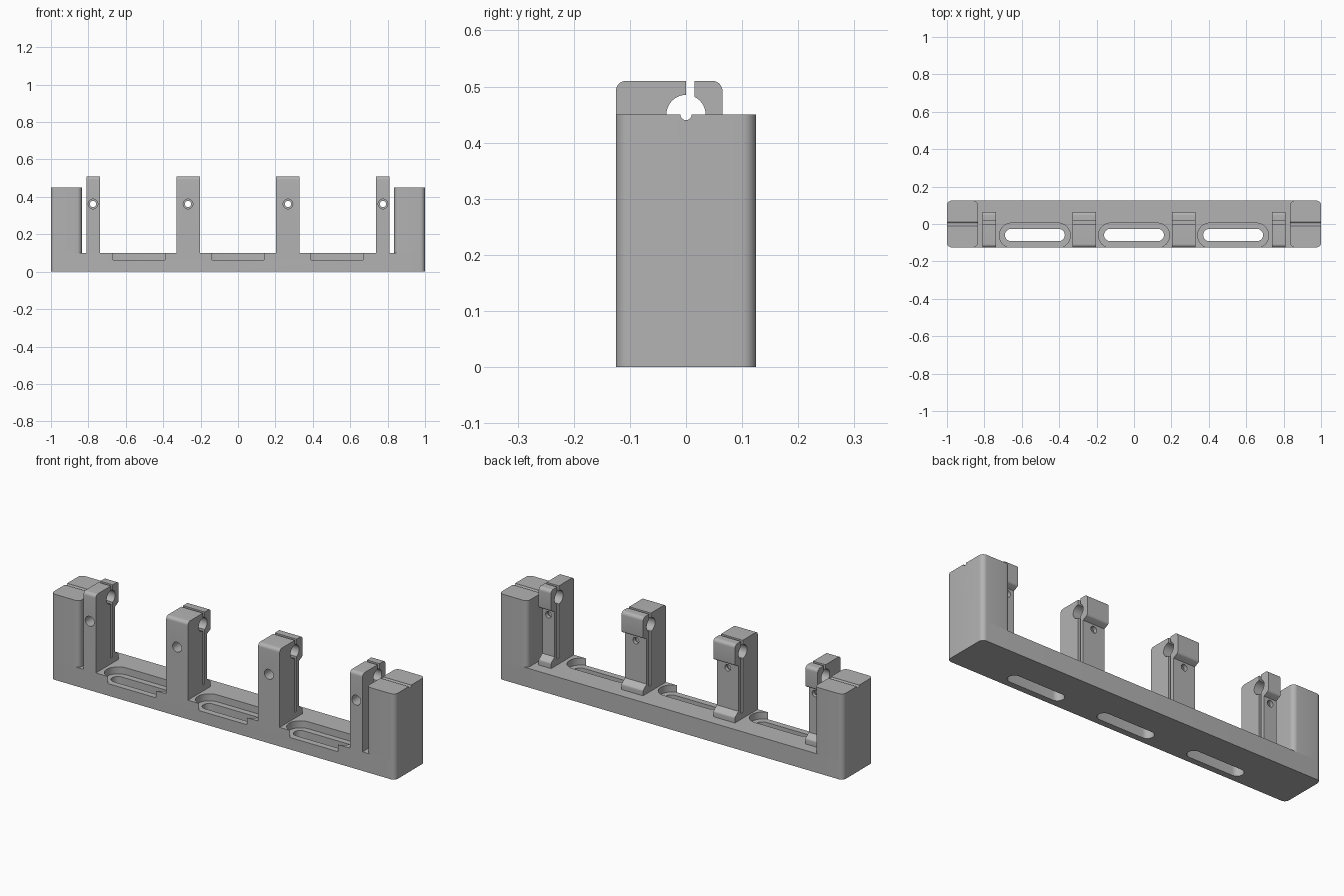
import bpy
import bmesh
from math import radians, sin, cos, acos, degrees
from mathutils import Vector

cube = bpy.data.objects.get("Cube")
if cube:
    bpy.data.objects.remove(cube, do_unlink=True)

grey = bpy.data.materials.new("plain grey")
grey.use_nodes = True
grey.diffuse_color = (0.45, 0.45, 0.45, 1)
grey.node_tree.nodes["Principled BSDF"].inputs["Base Color"].default_value = (0.45, 0.45, 0.45, 1)

FRONT, BACK, BASE_TOP, BLOCK_TOP = -0.125, 0.125, 0.1, 0.45


def arc(cx, cy, r, start, end, steps=8):
    """Points along an arc, angles in degrees."""
    angles = [radians(start + (end - start) * i / steps) for i in range(steps + 1)]
    return [(cx + r * cos(a), cy + r * sin(a)) for a in angles]


def prism(name, outline, axis, low, high):
    """Extrude a closed 2D outline along an axis; x outlines hold (y, z)."""
    place = {"x": lambda a, b, d: (d, a, b),
             "y": lambda a, b, d: (a, d, b),
             "z": lambda a, b, d: (a, b, d)}[axis]
    bm = bmesh.new()
    face = bm.faces.new([bm.verts.new(place(a, b, low)) for a, b in outline])
    grown = bmesh.ops.extrude_face_region(bm, geom=[face])["geom"]
    moved = [g for g in grown if isinstance(g, bmesh.types.BMVert)]
    bmesh.ops.translate(bm, verts=moved, vec=Vector(place(0, 0, high - low)))
    bmesh.ops.recalc_face_normals(bm, faces=bm.faces)
    mesh = bpy.data.meshes.new(name)
    bm.to_mesh(mesh)
    bm.free()
    mesh.materials.append(grey)
    obj = bpy.data.objects.new(name, mesh)
    bpy.context.collection.objects.link(obj)
    return obj


def activate(obj):
    bpy.ops.object.select_all(action="DESELECT")
    obj.select_set(True)
    bpy.context.view_layer.objects.active = obj


def cut(obj, *cutter):
    """Subtract a prism from an object."""
    tool = prism("cutter", *cutter)
    tool.hide_render = True
    activate(obj)
    mod = obj.modifiers.new("cut", "BOOLEAN")
    mod.operation, mod.solver, mod.object = "DIFFERENCE", "EXACT", tool
    bpy.ops.object.modifier_apply(modifier=mod.name)
    bpy.data.objects.remove(tool, do_unlink=True)


def smooth(obj):
    activate(obj)
    bpy.ops.object.shade_smooth_by_angle(angle=radians(30))


def rounded_box(x0, x1, y0, y1, r):
    return (arc(x1 - r, y1 - r, r, 0, 90) + arc(x0 + r, y1 - r, r, 90, 180)
            + arc(x0 + r, y0 + r, r, 180, 270) + arc(x1 - r, y0 + r, r, 270, 360))


def slot(cx, cy, half, r):
    """Long hole with round ends."""
    return (arc(cx + half - r, cy, r, -90, 90, 16)
            + arc(cx - half + r, cy, r, 90, 270, 16))


def circle(cx, cy, r):
    return arc(cx, cy, r, 0, 360, 32)[:-1]


# Base rail with three recessed mounting slots
base = prism("base_rail", rounded_box(-1, 1, FRONT, BACK, 0.025), "z", 0, BASE_TOP)
for x in (-0.53, 0, 0.53):
    cut(base, slot(x, -0.061, 0.19, 0.066), "z", 0.063, 0.2)
    cut(base, slot(x, -0.059, 0.16, 0.033), "z", -0.1, 0.2)
smooth(base)

# End blocks with a fine groove across the top
for side, x0, x1 in (("right", -1, -0.835), ("left", 0.835, 1)):
    block = prism(side + "_end_block", rounded_box(x0, x1, FRONT, BACK, 0.025),
                  "z", BASE_TOP, BLOCK_TOP)
    cut(block, circle(0, BLOCK_TOP, 0.01), "x", x0 - 0.1, x1 + 0.1)
    smooth(block)

# Clamp post profile: solid front, long slit with a round seat, springy rear jaw
SEAT, SLIT, TOP, JAW, NECK = 0.035, 0.015, 0.51, 0.065, 0.035
lip = degrees(acos(SLIT / SEAT))
profile = [(FRONT, BASE_TOP)]
profile += arc(FRONT + 0.018, TOP - 0.018, 0.018, 180, 90)
profile += [(0, TOP)] + arc(0, BLOCK_TOP, SEAT, 90, 270, 20)
profile += [(0, 0.13), (SLIT, 0.13)]
profile += arc(0, BLOCK_TOP, SEAT, -lip, lip, 14)
profile += [(SLIT, TOP)] + arc(JAW - 0.018, TOP - 0.018, 0.018, 90, 0)
profile += arc(JAW - 0.012, 0.41, 0.012, 0, -60, 4)
profile += [(NECK, 0.388), (NECK, 0.15)]
profile += arc(JAW - 0.012, 0.122, 0.012, 60, 0, 4) + [(JAW, BASE_TOP)]

# Four posts, each with a bolt hole that narrows in the rear jaw
posts = (("right_outer", -0.775, 0.036), ("right_inner", -0.267, 0.063),
         ("left_inner", 0.267, 0.063), ("left_outer", 0.775, 0.036))
for name, x, half in posts:
    post = prism(name + "_clamp_post", profile, "x", x - half, x + half)
    cut(post, circle(x, 0.362, 0.026), "y", -0.2, 0.007)
    cut(post, circle(x, 0.362, 0.017), "y", 0.007, 0.2)
    smooth(post)
